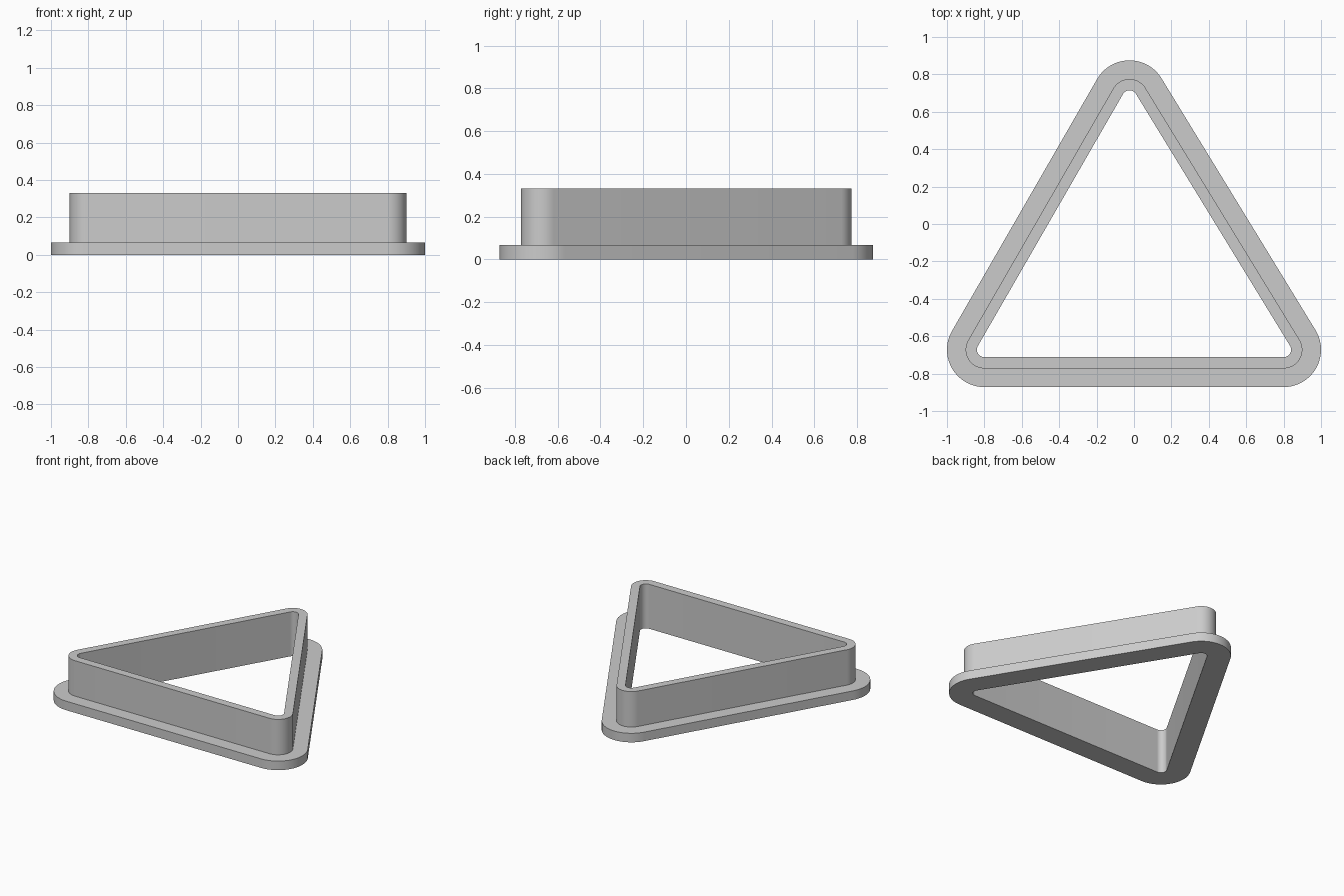
import bpy
import bmesh
import math

cube = bpy.data.objects.get("Cube")
if cube:
    bpy.data.objects.remove(cube, do_unlink=True)

# Corner centres of the rounded triangle, counter-clockwise
CORNERS = [(-0.8, -0.672), (0.8, -0.672), (-0.024, 0.675)]
# Wall cross-section: (offset from the corner centres, height)
SECTION = [(0.2, 0), (0.2, 0.067), (0.1, 0.067), (0.1, 0.33), (0.04, 0.33), (0.04, 0)]
STEPS = 20


def edge_normal(a, b):
    """Angle of the outward normal of the edge from a to b."""
    return math.atan2(b[1] - a[1], b[0] - a[0]) - math.pi / 2


def outline():
    """Corner centre and outward direction for each point around the triangle."""
    points = []
    for i, c in enumerate(CORNERS):
        start = edge_normal(CORNERS[i - 1], c)
        turn = (edge_normal(c, CORNERS[(i + 1) % 3]) - start) % math.tau
        for s in range(STEPS + 1):
            a = start + turn * s / STEPS
            points.append((c, math.cos(a), math.sin(a)))
    return points


# Sweep the section around the triangle as one closed body
bm = bmesh.new()
rings = [[bm.verts.new((c[0] + r * dx, c[1] + r * dy, z)) for r, z in SECTION]
         for c, dx, dy in outline()]
for i, ring in enumerate(rings):
    after = rings[(i + 1) % len(rings)]
    for j in range(len(SECTION)):
        k = (j + 1) % len(SECTION)
        bm.faces.new((ring[j], after[j], after[k], ring[k]))
bmesh.ops.recalc_face_normals(bm, faces=bm.faces[:])
mesh = bpy.data.meshes.new("triangle_cutter")
bm.to_mesh(mesh)
bm.free()

# Plain grey plastic
grey = bpy.data.materials.new("light grey")
grey.use_nodes = True
colour = (0.6, 0.6, 0.6, 1)
grey.diffuse_color = colour
grey.node_tree.nodes["Principled BSDF"].inputs["Base Color"].default_value = colour
mesh.materials.append(grey)

body = bpy.data.objects.new("triangle_cutter", mesh)
bpy.context.collection.objects.link(body)
bpy.ops.object.select_all(action="DESELECT")
body.select_set(True)
bpy.context.view_layer.objects.active = body
bpy.ops.object.shade_smooth_by_angle(angle=math.radians(30))
